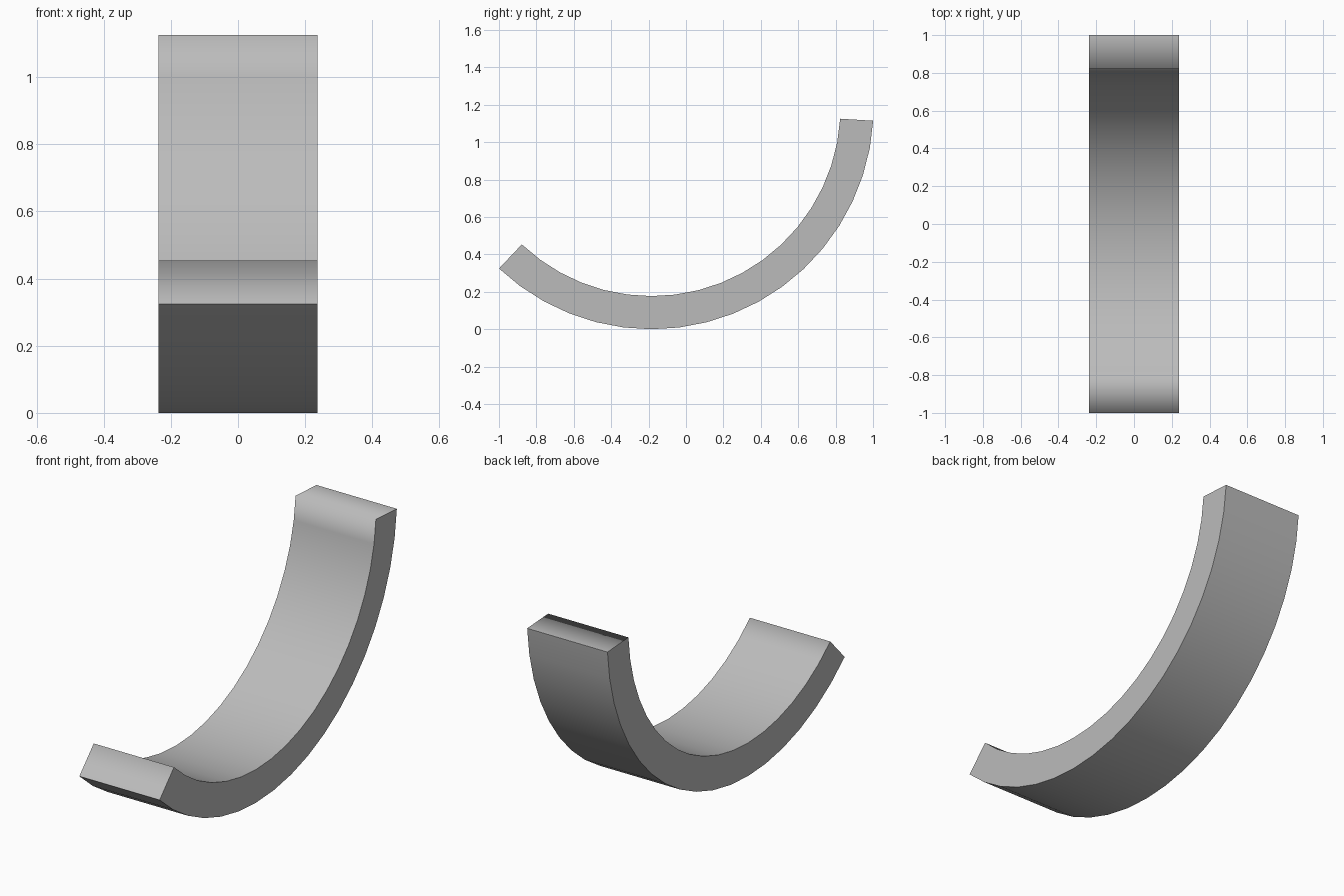
import bpy, bmesh, math

cube = bpy.data.objects.get("Cube")
if cube:
    bpy.data.objects.remove(cube, do_unlink=True)

# Arc dimensions
OUTER, INNER = 1.187, 1.01
CENTRE_Y, HALF_WIDTH = -0.184, 0.237
START, END, STEPS = math.radians(226.6), math.radians(356.5), 18

grey = bpy.data.materials.new("plain grey")
colour = (0.5, 0.5, 0.5, 1)
grey.diffuse_color = colour
grey.use_nodes = True
grey.node_tree.nodes["Principled BSDF"].inputs["Base Color"].default_value = colour

# Curved band: a rectangular section carried round the arc
bm = bmesh.new()


def section(angle):
    corners = ((-1, INNER), (1, INNER), (1, OUTER), (-1, OUTER))
    return [bm.verts.new((side * HALF_WIDTH,
                          CENTRE_Y + r * math.cos(angle),
                          OUTER + r * math.sin(angle))) for side, r in corners]


rings = [section(START + (END - START) * i / STEPS) for i in range(STEPS + 1)]
for a, b in zip(rings, rings[1:]):
    for k in range(4):
        n = (k + 1) % 4
        bm.faces.new((a[k], a[n], b[n], b[k]))
bm.faces.new(rings[0])
bm.faces.new(rings[-1])
bmesh.ops.recalc_face_normals(bm, faces=bm.faces)

# Smooth along the arc, crisp on the rims and the outer ends
for f in bm.faces:
    f.smooth = True
for a, b in zip(rings, rings[1:]):
    for k in range(4):
        bm.edges.get((a[k], b[k])).smooth = False
for ring in (rings[0], rings[-1]):
    for k in range(1, 4):
        bm.edges.get((ring[k], ring[(k + 1) % 4])).smooth = False

mesh = bpy.data.meshes.new("curved_band")
bm.to_mesh(mesh)
bm.free()
mesh.materials.append(grey)
band = bpy.data.objects.new("curved_band", mesh)
bpy.context.scene.collection.objects.link(band)
